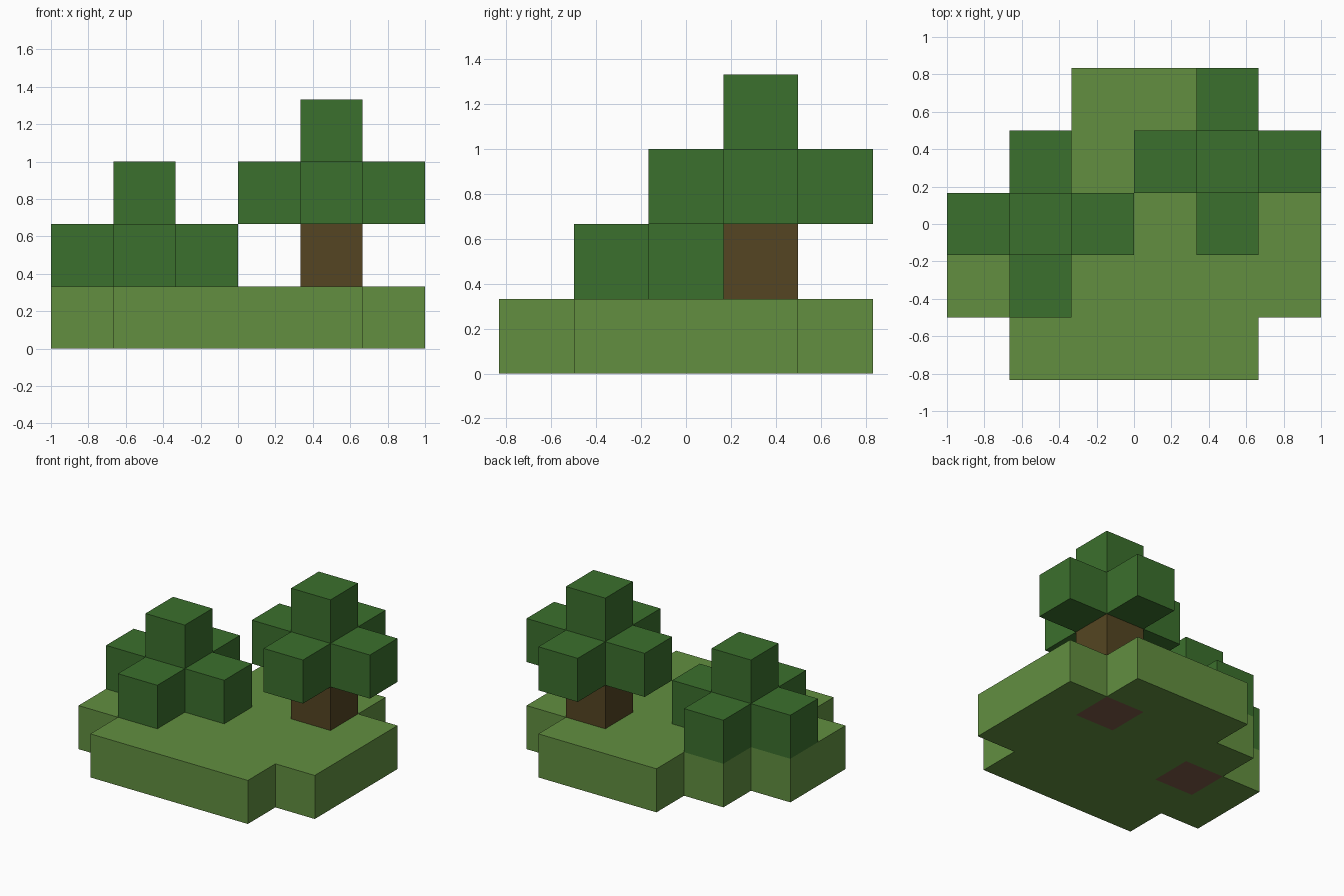
import bpy
import bmesh
from mathutils import Vector

cube = bpy.data.objects.get("Cube")
if cube:
    bpy.data.objects.remove(cube, do_unlink=True)

UNIT = 1 / 3                       # edge of one block
CORNER = Vector((-3, -2.5, 0))     # grid corner, in blocks


def material(name, rgb):
    mat = bpy.data.materials.new(name)
    mat.use_nodes = True
    mat.diffuse_color = (*rgb, 1)
    mat.node_tree.nodes["Principled BSDF"].inputs["Base Color"].default_value = (*rgb, 1)
    return mat


grass = material("grass green", (0.122, 0.275, 0.051))
leaf = material("leaf green", (0.044, 0.162, 0.026))
bark = material("bark brown", (0.089, 0.060, 0.016))
soil = material("soil brown", (0.205, 0.107, 0.066))


def build_blocks(name, cells, *mats, paint=None):
    """One closed shell around a set of unit blocks; paint picks each face's material."""
    cells = {tuple(c) for c in cells}
    bm = bmesh.new()
    for cell in sorted(cells):
        centre = Vector(cell) + Vector((0.5, 0.5, 0.5))
        for axis in range(3):
            for sign in (-1, 1):
                normal = Vector((0, 0, 0))
                normal[axis] = sign
                if tuple(int(a + b) for a, b in zip(cell, normal)) in cells:
                    continue
                u = Vector((0, 0, 0))
                u[(axis + 1) % 3] = 0.5
                v = normal.cross(u)
                middle = centre + normal * 0.5
                ring = (middle - u - v, middle + u - v, middle + u + v, middle - u + v)
                face = bm.faces.new([bm.verts.new((p + CORNER) * UNIT) for p in ring])
                if paint:
                    face.material_index = paint(cell, normal)
    bmesh.ops.remove_doubles(bm, verts=bm.verts, dist=0.001)
    bmesh.ops.recalc_face_normals(bm, faces=bm.faces)
    mesh = bpy.data.meshes.new(name)
    bm.to_mesh(mesh)
    bm.free()
    for mat in mats:
        mesh.materials.append(mat)
    obj = bpy.data.objects.new(name, mesh)
    bpy.context.collection.objects.link(obj)
    return obj


def crown(x, y, z):
    """Cross of leaf blocks with one more on top."""
    offsets = ((0, 0, 0), (1, 0, 0), (-1, 0, 0), (0, 1, 0), (0, -1, 0), (0, 0, 1))
    return [(x + a, y + b, z + c) for a, b, c in offsets]


BUSH = (1, 2)
TREE = (4, 3)

# Ground slab: first and last block of each row, front to back
rows = [(1, 4), (0, 5), (0, 5), (1, 5), (2, 4)]
ground = [(x, y, 0) for y, (a, b) in enumerate(rows) for x in range(a, b + 1)]
build_blocks("ground", ground, grass, soil,
             paint=lambda cell, n: int(n.z < 0 and cell[:2] in (BUSH, TREE)))

# Bush resting on the ground, tree crown raised on a trunk
build_blocks("bush_leaves", crown(*BUSH, 1), leaf)
build_blocks("tree_trunk", [(*TREE, 1)], bark)
build_blocks("tree_leaves", crown(*TREE, 2), leaf)
